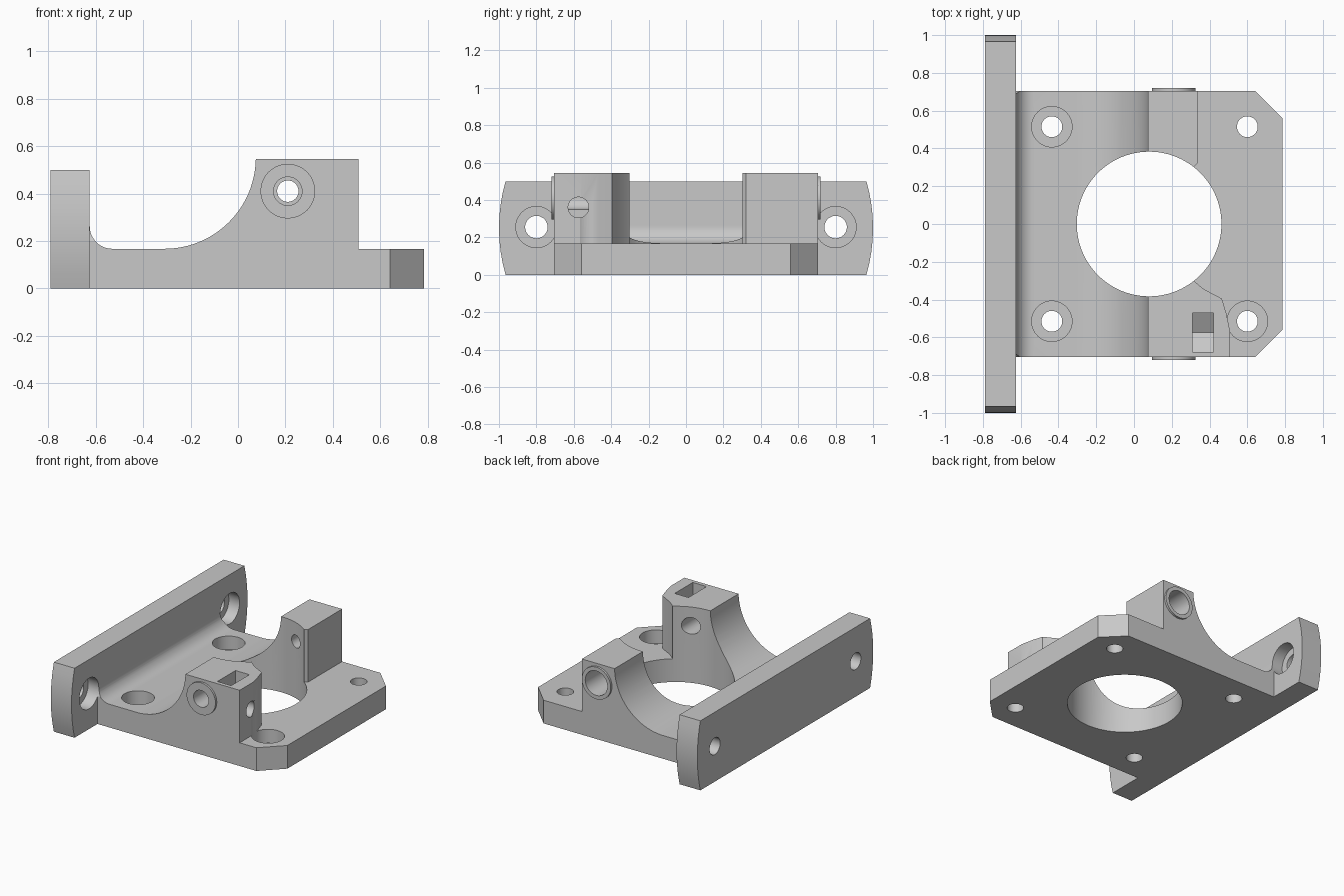
import bpy
import bmesh
from math import sin, cos, pi, radians
from mathutils import Vector, Matrix

cube = bpy.data.objects.get("Cube")
if cube:
    bpy.data.objects.remove(cube, do_unlink=True)

grey = bpy.data.materials.new("light_grey")
grey.use_nodes = True
colour = (0.58, 0.58, 0.58, 1)
grey.diffuse_color = colour
grey.node_tree.nodes["Principled BSDF"].inputs["Base Color"].default_value = colour


def arc(cx, cy, r, start, end, steps=24):
    """Points along an arc, angles in degrees."""
    angles = [radians(start + (end - start) * i / steps) for i in range(steps + 1)]
    return [(cx + r * cos(a), cy + r * sin(a)) for a in angles]


def prism(name, outline, axis, low, high):
    """Extrude a closed outline along one axis."""
    place = {"x": lambda p, d: (d, p[0], p[1]),
             "y": lambda p, d: (p[0], d, p[1]),
             "z": lambda p, d: (p[0], p[1], d)}[axis]
    bm = bmesh.new()
    face = bm.faces.new([bm.verts.new(place(p, low)) for p in outline])
    grown = bmesh.ops.extrude_face_region(bm, geom=[face])["geom"]
    shift = Vector(place((0, 0), high - low))
    bmesh.ops.translate(bm, vec=shift, verts=[v for v in grown if isinstance(v, bmesh.types.BMVert)])
    bmesh.ops.recalc_face_normals(bm, faces=bm.faces)
    mesh = bpy.data.meshes.new(name)
    bm.to_mesh(mesh)
    bm.free()
    obj = bpy.data.objects.new(name, mesh)
    bpy.context.collection.objects.link(obj)
    mesh.materials.append(grey)
    return obj


def rod(name, centre, r, axis, low, high, steps=48):
    return prism(name, arc(*centre, r, 0, 360, steps)[:-1], axis, low, high)


def combine(target, other, operation):
    """Apply a boolean and discard the helper."""
    mod = target.modifiers.new(operation, "BOOLEAN")
    mod.operation = operation
    mod.solver = "EXACT"
    mod.object = other
    bpy.context.view_layer.objects.active = target
    bpy.ops.object.modifier_apply(modifier=mod.name)
    bpy.data.objects.remove(other, do_unlink=True)


def cut(other):
    combine(bracket, other, "DIFFERENCE")


# Body: side profile with fillet and curved saddle
base, top, side = 0.167, 0.545, 0.705
profile = [(-0.7, 0), (0.785, 0), (0.785, top), (0.075, top)]
profile += arc(-0.31, 0.552, 0.385, -1.5, -90)
profile += arc(-0.53, 0.262, 0.095, -90, -180, 12) + [(-0.7, 0.262)]
bracket = prism("motor_bracket", profile, "y", -side, side)

# Remove everything above the base plate except the two clamp blocks
clearance = [(0.335, 0.8), (0.335, 0.32), (0.315, 0.3), (0.2, 0), (0.315, -0.3),
             (0.37, -0.345), (0.465, -0.395), (0.488, -0.47), (0.507, -0.56),
             (0.507, -0.8), (0.9, -0.8), (0.9, 0.8)]
cut(prism("clearance_cutter", clearance, "z", base, 0.7))

# Chamfered plate corners
for s in (-1, 1):
    corner = [(0.64, s * side), (0.785, s * 0.56), (0.9, s * 0.445), (0.9, s * 0.9), (0.445, s * 0.9)]
    cut(prism("corner_cutter", corner, "z", -0.1, 0.4))

# Mounting flange with gently bowed ends
end = [(1 - 0.035 * ((i - 4) / 4) ** 2, i / 16) for i in range(9)]
flange = end + [(-y, z) for y, z in reversed(end)]
combine(bracket, prism("flange", flange, "x", -0.79, -0.625), "UNION")

# Raised rings on the outer block faces
for s in (-1, 1):
    combine(bracket, rod("boss", (0.21, 0.41), 0.115, "y", *sorted((s * 0.65, s * 0.72))), "UNION")

# Large central bore
cut(rod("bore_cutter", (0.08, 0), 0.383, "z", -0.1, 0.8, 96))

# Base plate screw holes, three of them counterbored
for x, y in [(-0.435, -0.515), (-0.435, 0.515), (0.6, -0.515), (0.6, 0.515)]:
    cut(rod("hole_cutter", (x, y), 0.055, "z", -0.1, 0.4))
    if x < 0 or y < 0:
        cut(rod("counterbore_cutter", (x, y), 0.107, "z", 0.07, 0.4))

# Flange screw holes
for s in (-1, 1):
    cut(rod("hole_cutter", (s * 0.8, 0.255), 0.06, "x", -0.9, -0.5))
    cut(rod("counterbore_cutter", (s * 0.8, 0.255), 0.11, "x", -0.71, -0.5))

# Clamp rod holes: plain in front, stepped at the back
cut(rod("front_rod_cutter", (0.21, 0.41), 0.06, "y", -0.8, -0.2))
cut(rod("back_hole_cutter", (0.21, 0.41), 0.045, "y", 0.2, 0.8))
cut(rod("back_socket_cutter", (0.21, 0.41), 0.088, "y", 0.47, 0.8))

# Locking screw hole and nut slot with a V-shaped floor
cut(rod("lock_screw_cutter", (-0.575, 0.36), 0.055, "x", 0.21, 0.7))
slot = [(-0.677, 0.7), (-0.677, 0.301), (-0.574, 0.242), (-0.471, 0.301), (-0.471, 0.7)]
cut(prism("nut_slot_cutter", slot, "x", 0.31, 0.42))

# Smooth curved walls, keep edges crisp
bpy.ops.object.select_all(action="DESELECT")
bracket.select_set(True)
bpy.context.view_layer.objects.active = bracket
bpy.ops.object.shade_smooth_by_angle(angle=radians(25))
